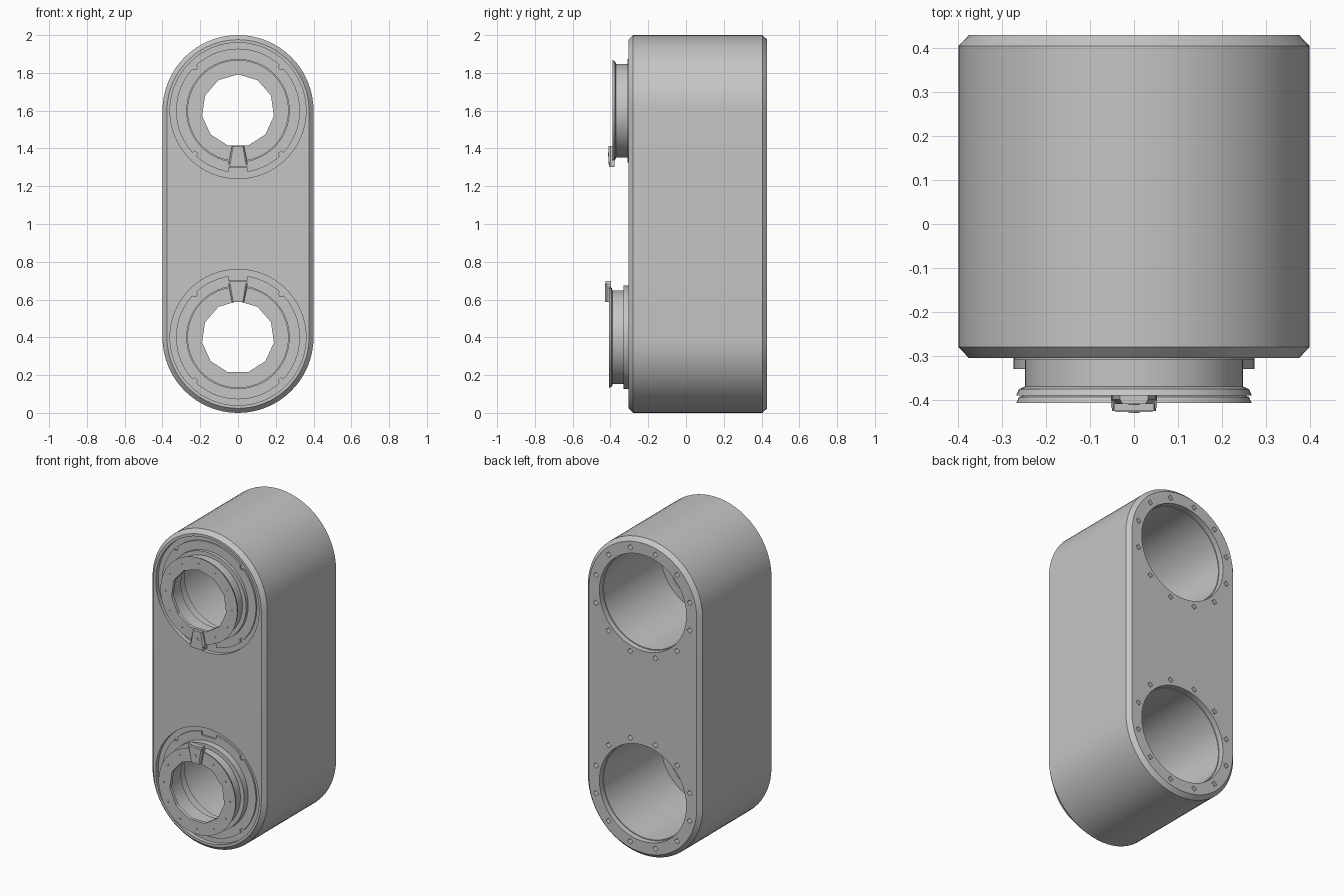
import bpy, bmesh
from math import cos, sin, pi, radians

cube = bpy.data.objects.get("Cube")
if cube:
    bpy.data.objects.remove(cube, do_unlink=True)

COLOUR = (0.56, 0.56, 0.56, 1)
grey = bpy.data.materials.new("plain_grey")
grey.use_nodes = True
grey.diffuse_color = COLOUR
grey.node_tree.nodes["Principled BSDF"].inputs["Base Color"].default_value = COLOUR

TOP, BOTTOM = 1.6, 0.4      # heights of the two ring centres
FRONT, BACK = -0.305, 0.43  # faces of the body
SEAT = FRONT + 0.025        # floor of the round recess behind each ring


def circle(radius, sides, cx=0, cz=0, turn=0):
    return [(cx + radius * sin(turn + 2 * pi * i / sides),
             cz + radius * cos(turn + 2 * pi * i / sides)) for i in range(sides)]


def loft(bm, sections, closed=False):
    """Skin a list of (outline, y) sections; cap the ends or join them."""
    loops = [[bm.verts.new((x, y, z)) for x, z in pts] for pts, y in sections]
    pairs = list(zip(loops, loops[1:]))
    if closed:
        pairs.append((loops[-1], loops[0]))
    else:
        bm.faces.new(loops[0])
        bm.faces.new(loops[-1])
    for a, b in pairs:
        n = len(a)
        for i in range(n):
            j = (i + 1) % n
            bm.faces.new((a[i], a[j], b[j], b[i]))


def prism(bm, pts, y0, y1):
    loft(bm, [(pts, y0), (pts, y1)])


def finish(bm, name):
    bmesh.ops.recalc_face_normals(bm, faces=bm.faces)
    mesh = bpy.data.meshes.new(name)
    bm.to_mesh(mesh)
    bm.free()
    mesh.materials.append(grey)
    obj = bpy.data.objects.new(name, mesh)
    bpy.context.collection.objects.link(obj)
    return obj


def cut(obj, cutter):
    cutter.hide_render = True
    mod = obj.modifiers.new("cut", 'BOOLEAN')
    mod.operation, mod.solver, mod.object = 'DIFFERENCE', 'EXACT', cutter
    bpy.context.view_layer.update()
    graph = bpy.context.evaluated_depsgraph_get()
    obj.data = bpy.data.meshes.new_from_object(obj.evaluated_get(graph))
    obj.modifiers.clear()
    bpy.data.objects.remove(cutter, do_unlink=True)


def smooth(obj):
    bpy.ops.object.select_all(action='DESELECT')
    obj.select_set(True)
    bpy.context.view_layer.objects.active = obj
    bpy.ops.object.shade_smooth_by_angle(angle=radians(30))


def stadium(radius, steps=32):
    pts = []
    for cz, start in ((TOP, -pi / 2), (BOTTOM, pi / 2)):
        for i in range(steps + 1):
            a = start + pi * i / steps
            pts.append((radius * sin(a), cz + radius * cos(a)))
    return pts


# Body: chamfered rounded block
bm = bmesh.new()
loft(bm, [(stadium(0.376), FRONT), (stadium(0.4), FRONT + 0.025),
          (stadium(0.4), BACK - 0.025), (stadium(0.376), BACK)])
body = finish(bm, "body")

# Bores with an inner shoulder, a front recess and screw holes at the back
bm = bmesh.new()
for cz in (TOP, BOTTOM):
    steps = [(0.36, FRONT - 0.1), (0.36, SEAT), (0.25, SEAT), (0.25, -0.175),
             (0.298, -0.175), (0.298, BACK - 0.035), (0.303, BACK - 0.035),
             (0.303, BACK + 0.1)]
    loft(bm, [(circle(r, 64, 0, cz), y) for r, y in steps])
    for hx, hz in circle(0.338, 12, 0, cz, pi / 12):
        prism(bm, circle(0.018, 4, hx, hz), BACK - 0.03, BACK + 0.02)
cut(body, finish(bm, "bore_cutter"))
smooth(body)


def mount_ring(name, cz, rim_y, collar_y, side):
    """Flange, collar, neck and lipped rim; side is the tab direction in z."""
    flange_y = SEAT - 0.01
    profile = [(0.24, SEAT + 0.02), (0.24, SEAT + 0.002), (0.328, SEAT + 0.002),
               (0.328, flange_y), (0.274, flange_y), (0.274, collar_y),
               (0.248, collar_y), (0.248, rim_y + 0.02), (0.262, rim_y + 0.014),
               (0.268, rim_y), (0.17, rim_y), (0.17, rim_y + 0.018),
               (0.215, rim_y + 0.024), (0.215, SEAT + 0.02)]
    bm = bmesh.new()
    loft(bm, [(circle(r, 64, 0, cz), y) for r, y in profile], closed=True)
    ring = finish(bm, name + "_mount_ring")

    # Faceted opening, small rim dimples and flange notches
    bm = bmesh.new()
    prism(bm, circle(0.192, 11, 0, cz), rim_y - 0.05, rim_y + 0.05)
    for x, z in circle(0.232, 12, 0, cz):
        prism(bm, circle(0.006, 3, x, z), rim_y - 0.01, rim_y + 0.006)
    for x, z in circle(0.325, 4, 0, cz, pi / 4):
        prism(bm, circle(0.016, 5, x, z), FRONT, SEAT + 0.01)
    notch = [(-0.05, cz + side * 0.3), (0.05, cz + side * 0.3),
             (0.05, cz + side * 0.34), (-0.05, cz + side * 0.34)]
    prism(bm, notch, FRONT, SEAT + 0.01)
    cut(ring, finish(bm, name + "_ring_cutter"))
    smooth(ring)

    # Wedge-shaped latch tab with a hooked outer end
    bm = bmesh.new()
    wedge = [(-0.032, cz + side * 0.187), (0.032, cz + side * 0.187),
             (0.052, cz + side * 0.285), (-0.052, cz + side * 0.285)]
    top = [(x * 0.8, z) for x, z in wedge]
    loft(bm, [(wedge, rim_y + 0.012), (wedge, rim_y - 0.01), (top, rim_y - 0.02)])
    hook = [(-0.05, cz + side * 0.272), (0.05, cz + side * 0.272),
            (0.045, cz + side * 0.298), (-0.045, cz + side * 0.298)]
    prism(bm, hook, rim_y + 0.012, rim_y - 0.018)
    finish(bm, name + "_latch_tab")

    # Raised pointer on the tab
    bm = bmesh.new()
    prism(bm, circle(0.014, 3, 0, cz + side * 0.235), rim_y - 0.019, rim_y - 0.022)
    finish(bm, name + "_tab_pointer")


mount_ring("upper", TOP, -0.39, -0.31, -1)
mount_ring("lower", BOTTOM, -0.408, -0.33, 1)
